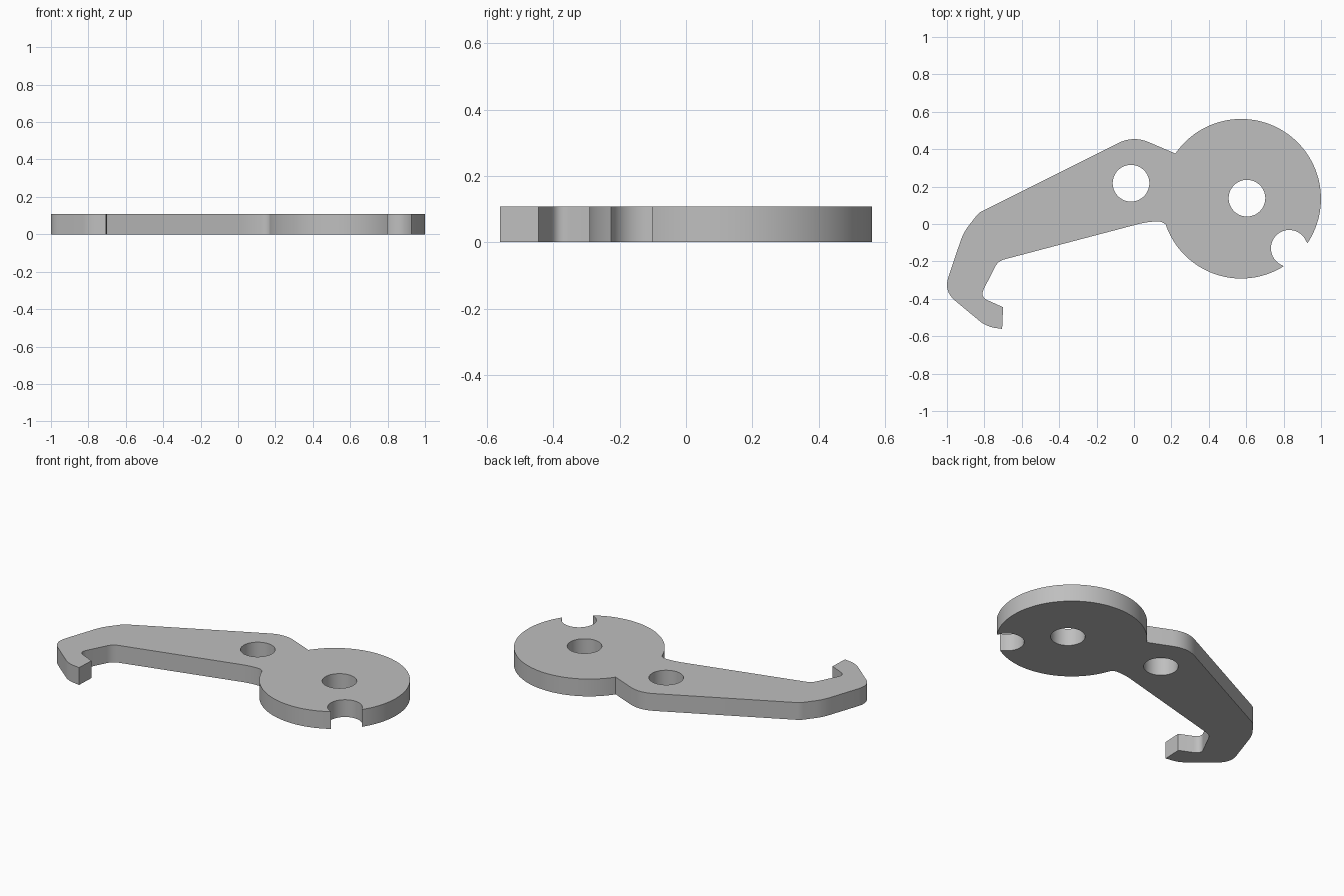
import bpy
import bmesh
from math import cos, sin, radians
from mathutils import Vector

cube = bpy.data.objects.get("Cube")
if cube:
    bpy.data.objects.remove(cube, do_unlink=True)

THICKNESS = 0.108
DISC, DISC_R = Vector((0.573, 0.135)), 0.4265
NOTCH, HOLE_R = Vector((0.83, -0.13)), 0.098


def arc(centre, radius, start, end, steps):
    """Points along a circle, from one angle to another in degrees."""
    angles = [radians(start + (end - start) * i / steps) for i in range(steps + 1)]
    return [centre + radius * Vector((cos(a), sin(a))) for a in angles]


def rounded(before, corners, after, steps=8):
    """Path through corners (x, y, cut), each softened over its cut length."""
    pts = [before] + [Vector(c[:2]) for c in corners] + [after]
    path = []
    for i, (x, y, cut) in enumerate(corners, 1):
        p = pts[i]
        if cut == 0:
            path.append(p)
            continue
        a = p + (pts[i - 1] - p).normalized() * cut
        b = p + (pts[i + 1] - p).normalized() * cut
        for k in range(steps + 1):
            t = k / steps
            path.append(a * (1 - t) ** 2 + p * 2 * t * (1 - t) + b * t * t)
    return path


# Arm and hook corners, from the top of the disc round to its underside
arm_corners = [
    (-0.004, 0.473, 0.09),
    (-0.83, 0.06, 0.02), (-0.912, -0.045, 0.05),
    (-1.018, -0.359, 0.08), (-0.789, -0.549, 0.05),
    (-0.705, -0.561, 0), (-0.70, -0.445, 0),
    (-0.824, -0.389, 0.045), (-0.727, -0.198, 0.036),
    (0.07, 0.012, 0.05), (0.148, 0.014, 0.02),
]

# Disc rim on either side of the round notch
rim_low = arc(DISC, DISC_R, 198.9, 302.2, 48)
notch = arc(NOTCH, HOLE_R, 252.5, 17, 40)[1:-1]
rim_high = arc(DISC, DISC_R, 326.2, 505.5, 84)
outline = rounded(rim_high[-1], arm_corners, rim_low[0]) + rim_low + notch + rim_high

# Pivot holes
loops = [outline]
for centre in ((-0.016, 0.218), (0.604, 0.138)):
    loops.append(arc(Vector(centre), HOLE_R, 0, 360, 64)[:-1])

# Plate: filled outline with holes, extruded to thickness
bm = bmesh.new()
edges = []
for loop in loops:
    verts = [bm.verts.new((p.x, p.y, 0)) for p in loop]
    edges += [bm.edges.new((v, verts[i - 1])) for i, v in enumerate(verts)]
bmesh.ops.triangle_fill(bm, edges=edges, use_beauty=True, normal=(0, 0, 1))
top = bmesh.ops.extrude_face_region(bm, geom=bm.faces[:], use_keep_orig=True)["geom"]
bmesh.ops.translate(bm, vec=(0, 0, THICKNESS),
                    verts=[g for g in top if isinstance(g, bmesh.types.BMVert)])
bmesh.ops.recalc_face_normals(bm, faces=bm.faces[:])
mesh = bpy.data.meshes.new("lever_plate")
bm.to_mesh(mesh)
bm.free()

plate = bpy.data.objects.new("lever_plate", mesh)
bpy.context.collection.objects.link(plate)

# Plain grey metal
grey = bpy.data.materials.new("grey")
grey.use_nodes = True
colour = (0.52, 0.52, 0.52, 1)
grey.diffuse_color = colour
grey.node_tree.nodes["Principled BSDF"].inputs["Base Color"].default_value = colour
mesh.materials.append(grey)

bpy.ops.object.select_all(action="DESELECT")
plate.select_set(True)
bpy.context.view_layer.objects.active = plate
bpy.ops.object.shade_smooth_by_angle(angle=radians(30))
